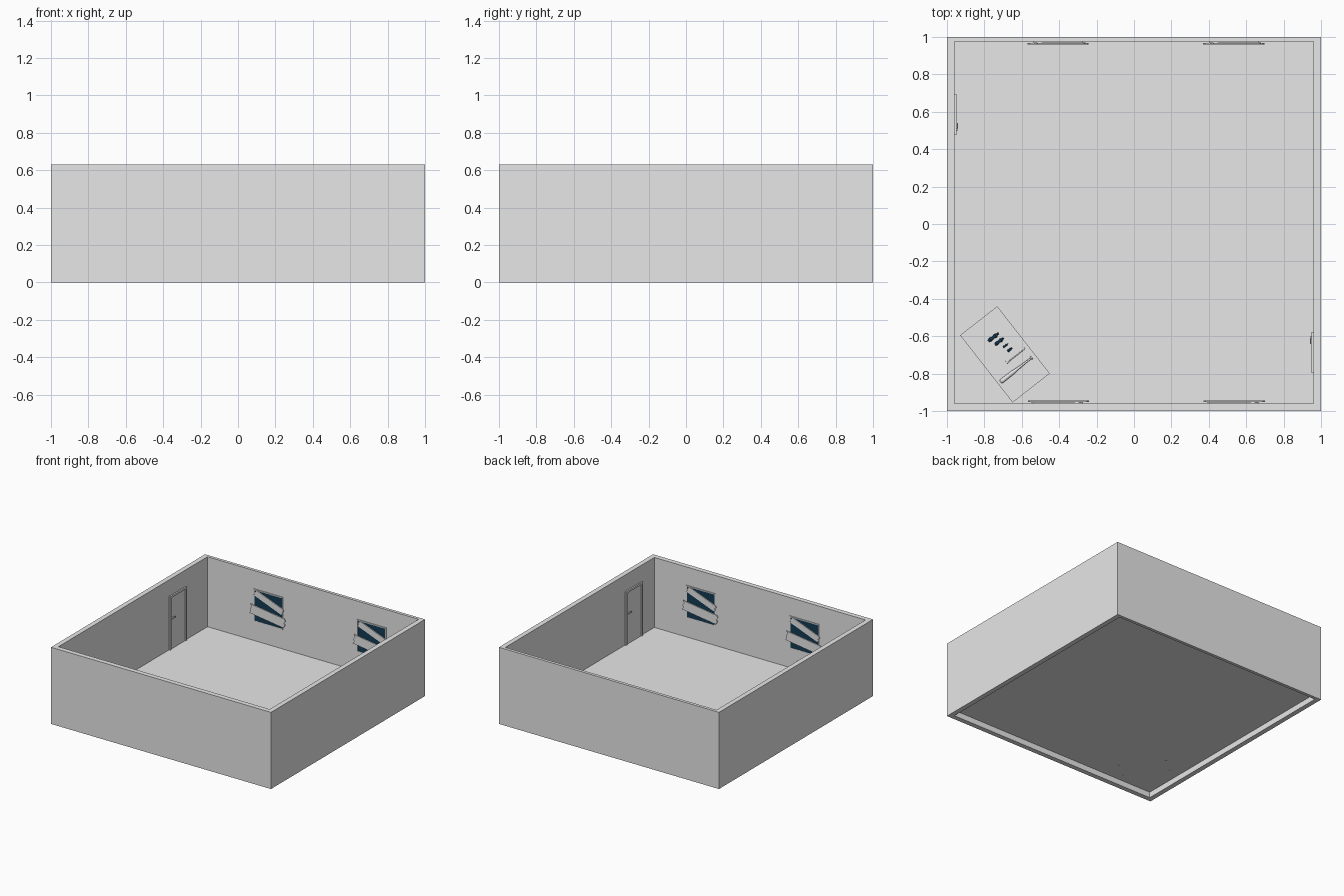
import bpy, bmesh, math
from mathutils import Matrix, Vector

if "Cube" in bpy.data.objects:
    bpy.data.objects.remove(bpy.data.objects["Cube"])


def material(name, rgb):
    m = bpy.data.materials.new(name)
    m.use_nodes = True
    m.diffuse_color = (*rgb, 1)
    m.node_tree.nodes["Principled BSDF"].inputs["Base Color"].default_value = (*rgb, 1)
    return m


GREY = material("plain_grey", (0.8, 0.8, 0.8))
GLASS = material("dark_blue", (0.007, 0.045, 0.09))

FLOOR = 0.055
HEIGHT = 0.63
TABLE_TOP = 0.22


def finish(name, bm, mat=GREY, frame=Matrix()):
    bmesh.ops.recalc_face_normals(bm, faces=bm.faces)
    mesh = bpy.data.meshes.new(name)
    bm.to_mesh(mesh)
    bm.free()
    mesh.materials.append(mat)
    ob = bpy.data.objects.new(name, mesh)
    bpy.context.collection.objects.link(ob)
    ob.matrix_world = frame
    return ob


def box(bm, lo, hi):
    lo, hi = Vector(lo), Vector(hi)
    size = hi - lo
    m = Matrix.Translation((lo + hi) / 2) @ Matrix.Diagonal((*size, 1))
    bmesh.ops.create_cube(bm, size=1, matrix=m)


def prism(bm, outline, depth):
    """Extrude an outline lying in local x/z towards -y."""
    face = bm.faces.new([bm.verts.new((x, 0, z)) for x, z in outline])
    new = bmesh.ops.extrude_face_region(bm, geom=[face])["geom"]
    verts = [v for v in new if isinstance(v, bmesh.types.BMVert)]
    bmesh.ops.translate(bm, verts=verts, vec=(0, -depth, 0))


def lathe(bm, profile, sides, matrix=Matrix()):
    """Stack cones along local y from (position, radius) pairs."""
    turn = Matrix.Rotation(math.radians(-90), 4, "X")
    for (a, ra), (b, rb) in zip(profile, profile[1:]):
        bmesh.ops.create_cone(bm, cap_ends=True, segments=sides, radius1=ra, radius2=rb,
                              depth=b - a,
                              matrix=matrix @ Matrix.Translation((0, (a + b) / 2, 0)) @ turn)


# Walls: one open ring
bm = bmesh.new()
rings = []
for x0, x1, y0, y1 in ((-1, 1, -1, 1), (-0.96, 0.96, -0.96, 0.975)):
    corners = ((x0, y0), (x1, y0), (x1, y1), (x0, y1))
    rings.append([[bm.verts.new((x, y, z)) for x, y in corners] for z in (0, HEIGHT)])
(ob_, ot), (ib, it) = rings
for a, b in ((ob_, ot), (ot, it), (it, ib), (ib, ob_)):
    for i in range(4):
        j = (i + 1) % 4
        bm.faces.new((a[i], a[j], b[j], b[i]))
finish("walls", bm)

# Floor, raised above the bottom of the walls
bm = bmesh.new()
box(bm, (-0.96, -0.96, FLOOR - 0.008), (0.96, 0.975, FLOOR))
finish("floor", bm)


# Doors: local x along the wall, -y into the room
def door(name, frame):
    w, h, rim = 0.11, 0.44, 0.016
    bm = bmesh.new()
    for s in (-1, 1):
        box(bm, (min(s * w, s * (w - rim)), -0.011, 0), (max(s * w, s * (w - rim)), 0, h))
    box(bm, (rim - w, -0.011, h - rim), (w - rim, 0, h))
    finish(name + "_frame", bm, frame=frame)
    bm = bmesh.new()
    box(bm, (rim - w, -0.005, 0), (w - rim, 0, h - rim))
    finish(name + "_panel", bm, frame=frame)
    bm = bmesh.new()
    box(bm, (-0.085, -0.019, 0.25), (-0.045, -0.013, 0.26))
    box(bm, (-0.085, -0.016, 0.25), (-0.075, -0.004, 0.26))
    finish(name + "_handle", bm, frame=frame)


quarter = math.radians(90)
door("right_door", Matrix.Translation((-0.96, 0.585, FLOOR)) @ Matrix.Rotation(quarter, 4, "Z"))
door("left_door", Matrix.Translation((0.96, -0.687, FLOOR)) @ Matrix.Rotation(-quarter, 4, "Z"))


# Boarded windows
def plank_outline(x0, z0, x1, z1, width):
    a, b = Vector((x0, z0)), Vector((x1, z1))
    along = (b - a).normalized()
    side = Vector((-along.y, along.x)) * width / 2
    jag = along * 0.012
    return [a - side, b - side - jag, b - side / 3, b - jag, b + side / 2, b + side - jag,
            a + side, a + side / 2 + jag, a, a - side / 2 + jag]


def window(name, frame):
    half, rim = 0.125, 0.008
    bm = bmesh.new()
    box(bm, (-half, -0.004, -half), (half, 0, half))
    finish(name + "_glass", bm, GLASS, frame)
    bm = bmesh.new()
    for s in (-1, 1):
        c = s * (half + rim / 2)
        box(bm, (c - rim / 2, -0.006, -half - rim), (c + rim / 2, 0, half + rim))
        box(bm, (-half, -0.006, c - rim / 2), (half, 0, c + rim / 2))
    finish(name + "_frame", bm, frame=frame)
    boards = ((-0.12, 0.11, 0.14, 0.01, 0.05), (-0.16, -0.03, 0.16, -0.075, 0.075))
    for i, b in enumerate(boards):
        bm = bmesh.new()
        prism(bm, plank_outline(*b), 0.007)
        shift = Matrix.Translation((0, -0.005 - 0.003 * i, 0))
        finish(f"{name}_board_{i + 1}", bm, frame=frame @ shift)


for side, x in (("right", -0.405), ("left", 0.535)):
    window("back_window_" + side, Matrix.Translation((x, 0.975, 0.348)))
    window("front_window_" + side, Matrix.Translation((x, -0.96, 0.348))
           @ Matrix.Rotation(math.pi, 4, "Z"))

# Table, turned in the corner
table = Matrix.Translation((-0.69, -0.697, 0)) @ Matrix.Rotation(math.radians(-52), 4, "Z")
bm = bmesh.new()
box(bm, (-0.228, -0.126, TABLE_TOP - 0.015), (0.228, 0.126, TABLE_TOP))
finish("table_top", bm, frame=table)
bm = bmesh.new()
for x in (-0.179, 0.179):
    for y in (-0.077, 0.077):
        box(bm, (x - 0.007, y - 0.007, FLOOR - 0.012), (x + 0.007, y + 0.007, TABLE_TOP - 0.015))
finish("table_legs", bm, frame=table)

# Bat lying across the table
bm = bmesh.new()
lathe(bm, ((-0.11, 0.008), (-0.1, 0.012), (-0.03, 0.011), (0.03, 0.006),
           (0.095, 0.005), (0.097, 0.010), (0.104, 0.010)), 16)
finish("bat", bm, frame=table @ Matrix.Translation((0.102, 0, TABLE_TOP + 0.012)))

# Hooked bar
curve = bpy.data.curves.new("hooked_bar", "CURVE")
curve.dimensions = "3D"
curve.bevel_depth = 0.0025
curve.bevel_resolution = 1
curve.use_fill_caps = True
path = ((-0.01, -0.058), (0, -0.064), (0.004, -0.055), (0, -0.045), (0, 0.055), (-0.005, 0.064))
spline = curve.splines.new("POLY")
spline.points.add(len(path) - 1)
for p, (x, y) in zip(spline.points, path):
    p.co = (x, y, 0, 1)
curve.materials.append(GREY)
bar = bpy.data.objects.new("hooked_bar", curve)
bpy.context.collection.objects.link(bar)
bar.matrix_world = table @ Matrix.Translation((0.042, 0.041, TABLE_TOP + 0.003))

# Row of small dark tools, shrinking along the table
for i, (x, y, length, r) in enumerate(((-0.11, 0.008, 0.07, 0.012), (-0.073, 0.019, 0.06, 0.011),
                                       (-0.035, 0.032, 0.034, 0.006), (-0.004, 0.036, 0.03, 0.008))):
    bm = bmesh.new()
    lathe(bm, [(t * length, s * r) for t, s in
               ((-0.5, 0.5), (-0.3, 1), (-0.05, 0.6), (0.2, 1), (0.35, 0.5), (0.5, 0.4))], 10)
    finish(f"small_tool_{i + 1}", bm, GLASS, table @ Matrix.Translation((x, y, TABLE_TOP + r)))
